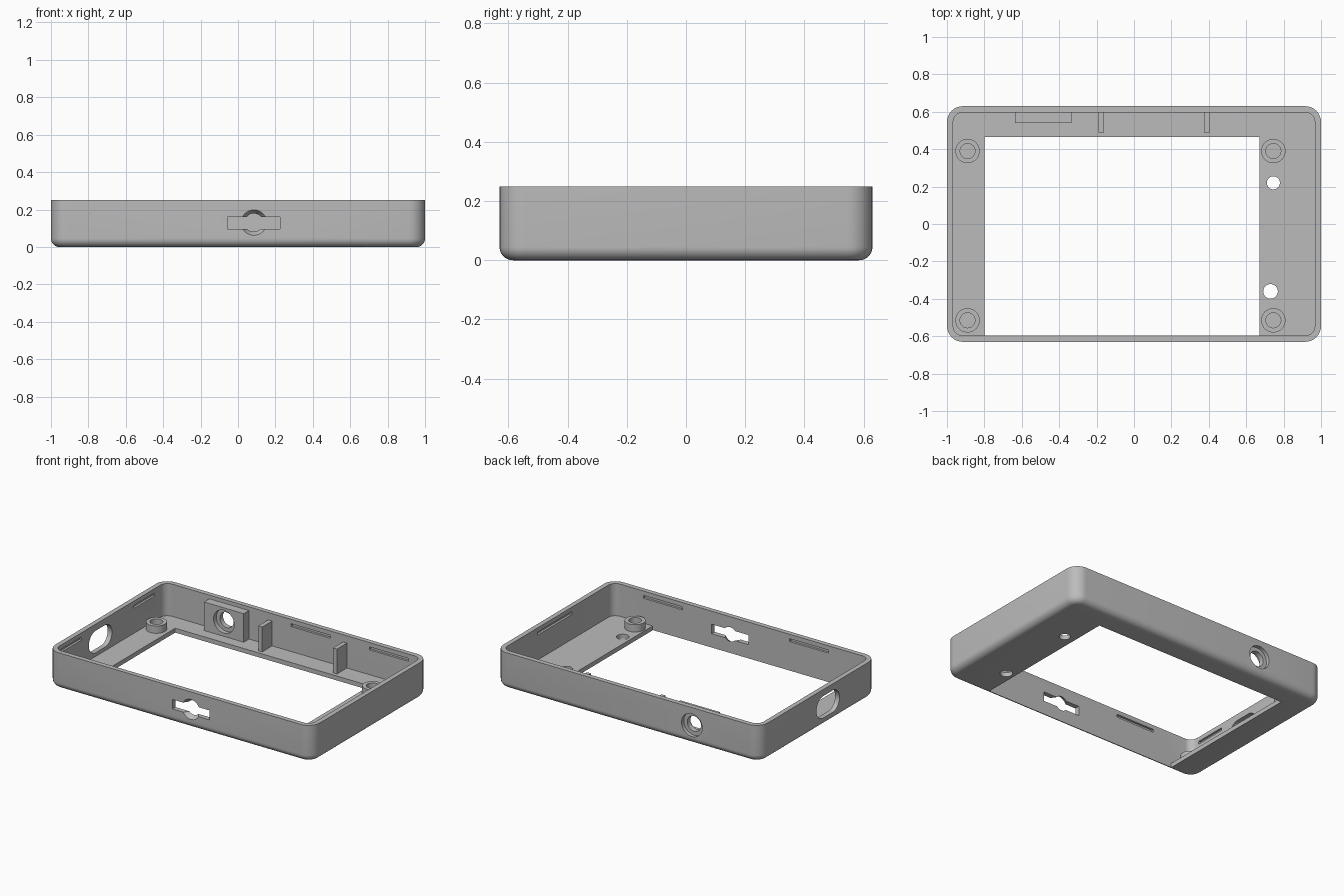
import bpy, bmesh, math
from mathutils import Matrix, Vector

if "Cube" in bpy.data.objects:
    bpy.data.objects.remove(bpy.data.objects["Cube"])

grey = bpy.data.materials.new("plain_grey")
grey.use_nodes = True
GREY = (0.5, 0.5, 0.5, 1)
grey.diffuse_color = GREY
grey.node_tree.nodes["Principled BSDF"].inputs["Base Color"].default_value = GREY

HX, HY, H = 1.0, 0.63, 0.25      # outer half sizes and height
IX, IY, FLOOR = 0.967, 0.597, 0.03
FILLET, CORNER = 0.045, 0.085
MID = 0.13                       # height of the port centres


def finish(name, bm):
    bmesh.ops.remove_doubles(bm, verts=bm.verts, dist=1e-5)
    bmesh.ops.recalc_face_normals(bm, faces=bm.faces)
    mesh = bpy.data.meshes.new(name)
    bm.to_mesh(mesh)
    bm.free()
    mesh.materials.append(grey)
    obj = bpy.data.objects.new(name, mesh)
    bpy.context.collection.objects.link(obj)
    return obj


def rounded_stack(name, rings, matrix=Matrix()):
    """Skin rounded rectangles given as (half x, half y, radius, z)."""
    bm = bmesh.new()
    loops = []
    for hx, hy, r, z in rings:
        loop = []
        for q, (sx, sy) in enumerate([(1, 1), (-1, 1), (-1, -1), (1, -1)]):
            for i in range(9):
                a = math.pi / 2 * (q + i / 8)
                loop.append(bm.verts.new((sx * (hx - r) + r * math.cos(a),
                                          sy * (hy - r) + r * math.sin(a), z)))
        loops.append(loop)
    n = len(loops[0])
    for a, b in zip(loops, loops[1:]):
        for i in range(n):
            bm.faces.new((a[i], a[(i + 1) % n], b[(i + 1) % n], b[i]))
    bm.faces.new(loops[0])
    bm.faces.new(loops[-1])
    bm.transform(matrix)
    return finish(name, bm)


def box(name, x, y, z):
    bm = bmesh.new()
    bmesh.ops.create_cube(bm, size=1)
    size = Vector((x[1] - x[0], y[1] - y[0], z[1] - z[0]))
    mid = Vector((sum(x), sum(y), sum(z))) / 2
    bm.transform(Matrix.Translation(mid) @ Matrix.Diagonal(size).to_4x4())
    return finish(name, bm)


def cone(name, start, end, r1, r2):
    start, end = Vector(start), Vector(end)
    axis = end - start
    bm = bmesh.new()
    bmesh.ops.create_cone(bm, cap_ends=True, segments=40, radius1=r1, radius2=r2,
                          depth=axis.length)
    bm.transform(Matrix.Translation((start + end) / 2)
                 @ axis.to_track_quat('Z', 'Y').to_matrix().to_4x4())
    return finish(name, bm)


def cut(obj, cutter):
    """Subtract the cutter, then throw it away."""
    cutter.hide_render = True
    mod = obj.modifiers.new("cut", 'BOOLEAN')
    mod.operation, mod.solver, mod.object = 'DIFFERENCE', 'EXACT', cutter
    bpy.context.view_layer.objects.active = obj
    bpy.ops.object.modifier_apply(modifier=mod.name)
    bpy.data.objects.remove(cutter)


# Tray shell with rounded lower edge
rings = []
for i in range(9):
    a = math.pi / 2 * i / 8
    inset = FILLET * (1 - math.sin(a))
    rings.append((HX - inset, HY - inset, CORNER - inset, FILLET * (1 - math.cos(a))))
rings.append((HX, HY, CORNER, H))
case = rounded_stack("case_shell", rings)
cut(case, rounded_stack("cavity", [(IX, IY, 0.052, FLOOR), (IX, IY, 0.052, 0.4)]))

# Display window and two floor holes
cut(case, box("window", (-0.8, 0.67), (-IY, 0.465), (-0.1, 0.1)))
for x, y, r in [(0.745, 0.22, 0.035), (0.73, -0.36, 0.039)]:
    cut(case, cone("floor_hole", (x, y, -0.1), (x, y, 0.1), r, r))

# Front slot with a conical finger recess
cut(case, box("slot", (-0.055, 0.225), (-0.7, -0.5), (0.096, 0.161)))
cut(case, cone("recess", (0.085, -0.64, MID), (0.085, -0.585, MID), 0.074, 0.042))

# Oblong port in the -x wall
side = Matrix.Translation((-1, -0.104, MID)) @ Matrix(
    ((0, 0, 1, 0), (1, 0, 0, 0), (0, 1, 0, 0), (0, 0, 0, 1)))
cut(case, rounded_stack("port", [(0.125, 0.075, 0.074, -0.1),
                                 (0.125, 0.075, 0.074, 0.1)], side))

# Snap grooves inside the walls
Z, D = (0.2, 0.22), 0.015
for x in [(-0.016, 0.28), (0.575, 0.87)]:
    cut(case, box("groove", x, (IY - 0.05, IY + D), Z))
for x in [(-0.66, -0.365), (0.445, 0.74)]:
    cut(case, box("groove", x, (-IY - D, -IY + 0.05), Z))
for y in [(-0.53, -0.31), (0.26, 0.48)]:
    cut(case, box("groove", (-IX - D, -IX + 0.05), y, Z))
cut(case, box("groove", (IX - 0.05, IX + D), (-0.15, 0.22), Z))

# Jack block on the back wall, bored together with the wall
block = box("jack_block", (-0.635, -0.335), (0.54, IY + 0.002), (FLOOR - 0.002, 0.225))
for part in (case, block):
    for y0, y1, r in [(0.5, 0.7, 0.052), (0.605, 0.7, 0.078), (0.5, 0.57, 0.078)]:
        cut(part, cone("bore", (-0.485, y0, MID), (-0.485, y1, MID), r, r))

# Ribs on the back wall
ribs = [box("back_rib", (x - 0.015, x + 0.015), (0.49, IY + 0.002), (FLOOR - 0.002, 0.2))
        for x in (-0.175, 0.39)]

# Screw posts with blind holes
posts = []
for x in (-0.89, 0.745):
    for y in (-0.515, 0.39):
        post = cone("screw_post", (x, y, FLOOR - 0.002), (x, y, 0.08), 0.065, 0.065)
        cut(post, cone("bore", (x, y, FLOOR + 0.002), (x, y, 0.2), 0.04, 0.04))
        posts.append(post)

# Smooth round surfaces, keep edges sharp
bpy.ops.object.select_all(action='DESELECT')
for obj in [case, block] + ribs + posts:
    obj.select_set(True)
bpy.context.view_layer.objects.active = case
bpy.ops.object.shade_smooth_by_angle(angle=math.radians(30))
